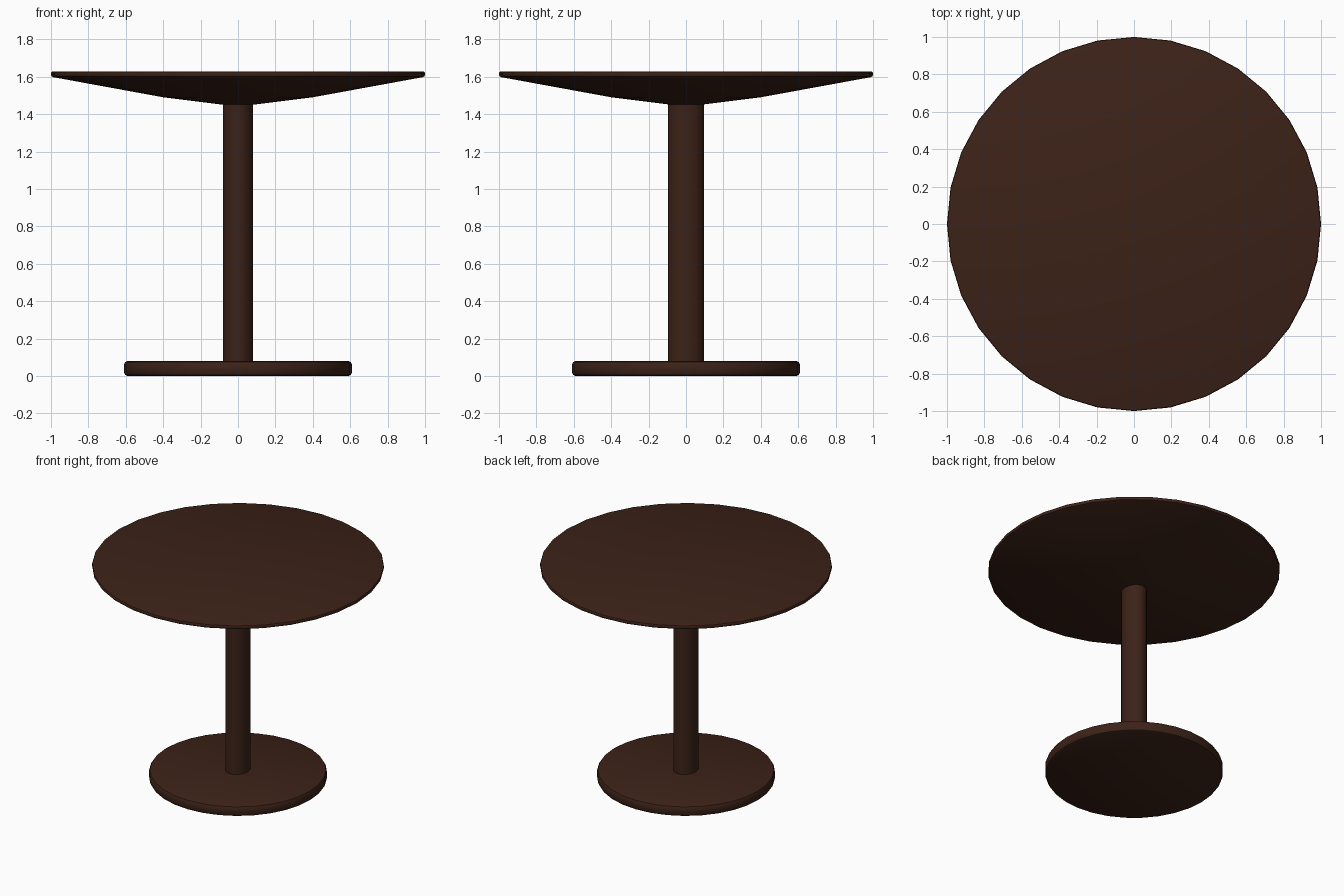
import bpy, bmesh
from math import cos, sin, pi, radians

if "Cube" in bpy.data.objects:
    bpy.data.objects.remove(bpy.data.objects["Cube"])

wood = bpy.data.materials.new("dark_wood")
wood.diffuse_color = (0.045, 0.016, 0.009, 1)
wood.use_nodes = True
wood.node_tree.nodes["Principled BSDF"].inputs["Base Color"].default_value = wood.diffuse_color


def lathe(name, profile, sides=32, sx=1.0, sy=1.0):
    """Revolve (radius, z) points, bottom to top, and cap both ends."""
    bm = bmesh.new()
    rings = [[bm.verts.new((r * sx * cos(2 * pi * i / sides),
                            r * sy * sin(2 * pi * i / sides), z))
              for i in range(sides)] for r, z in profile]
    for low, high in zip(rings, rings[1:]):
        for i in range(sides):
            j = (i + 1) % sides
            bm.faces.new((low[i], low[j], high[j], high[i]))
    bm.faces.new(rings[0][::-1])
    bm.faces.new(rings[-1])
    mesh = bpy.data.meshes.new(name)
    bm.to_mesh(mesh)
    bm.free()
    mesh.materials.append(wood)
    obj = bpy.data.objects.new(name, mesh)
    bpy.context.collection.objects.link(obj)
    bpy.ops.object.select_all(action='DESELECT')
    bpy.context.view_layer.objects.active = obj
    obj.select_set(True)
    bpy.ops.object.shade_smooth_by_angle(angle=radians(35))
    return obj


# Round foot with softened rims
lathe("base", [(0.59, 0), (0.603, 0.006), (0.61, 0.02),
               (0.61, 0.06), (0.603, 0.074), (0.59, 0.08)])

# Slightly oval column
lathe("column", [(1, 0.07), (1, 1.46)], sx=0.081, sy=0.096)

# Tabletop with a shallow dished underside and thin rounded rim
lathe("tabletop", [(0.08, 1.45), (0.4, 1.49), (0.985, 1.597), (0.997, 1.602),
                   (1, 1.61), (1, 1.619), (0.997, 1.625), (0.99, 1.628)])
